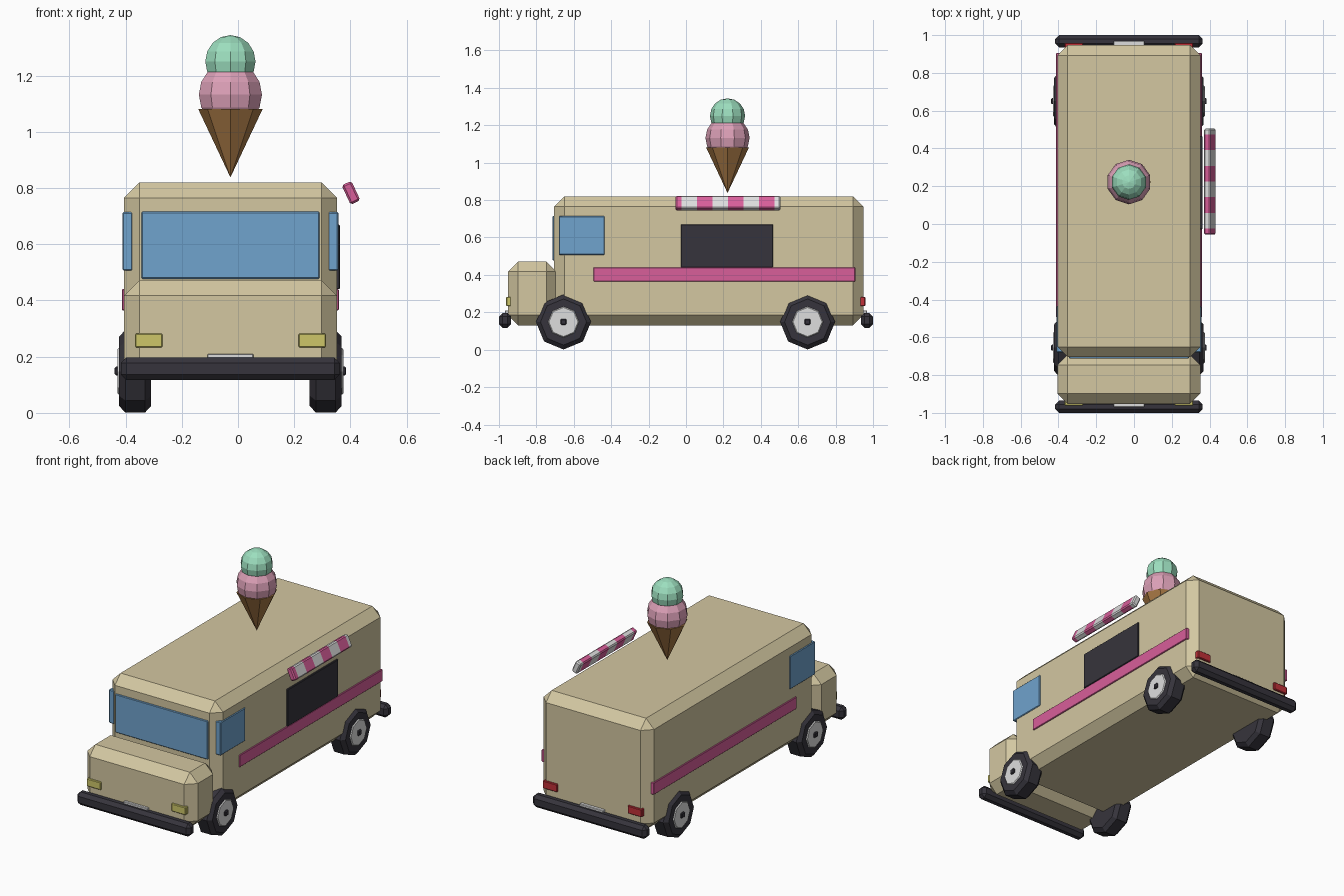
import bpy, bmesh, math
from mathutils import Matrix, Vector

cube = bpy.data.objects.get("Cube")
if cube:
    bpy.data.objects.remove(cube, do_unlink=True)

CX = -0.027  # centre line of the truck


def material(name, r, g, b):
    lin = [(c / 255 / 12.92) if c < 10 else ((c / 255 + 0.055) / 1.055) ** 2.4 for c in (r, g, b)]
    m = bpy.data.materials.new(name)
    m.use_nodes = True
    m.diffuse_color = (*lin, 1)
    m.node_tree.nodes["Principled BSDF"].inputs["Base Color"].default_value = (*lin, 1)
    return m


cream = material("cream paint", 211, 199, 161)
glass = material("blue glass", 112, 163, 205)
dark = material("dark rubber", 54, 52, 60)
hot_pink = material("hot pink", 216, 94, 154)
white = material("off white", 222, 222, 222)
rose = material("strawberry pink", 220, 160, 183)
mint = material("mint green", 156, 222, 190)
wafer = material("wafer brown", 166, 119, 68)
yellow = material("headlight yellow", 205, 198, 105)
red = material("tail light red", 192, 48, 56)


def finish(name, bm, *mats):
    bmesh.ops.recalc_face_normals(bm, faces=bm.faces)
    me = bpy.data.meshes.new(name)
    bm.to_mesh(me)
    bm.free()
    for m in mats:
        me.materials.append(m)
    ob = bpy.data.objects.new(name, me)
    bpy.context.collection.objects.link(ob)
    return ob


def box_mesh(size, bevel=0.0):
    bm = bmesh.new()
    bmesh.ops.create_cube(bm, size=1)
    bmesh.ops.scale(bm, vec=size, verts=bm.verts)
    if bevel:
        bmesh.ops.bevel(bm, geom=bm.edges[:], offset=bevel, segments=1,
                        affect='EDGES', profile=0.5, clamp_overlap=True)
    return bm


def box(name, mat, x, y, z, bevel=0.0):
    """Chamfered box from (low, high) ranges."""
    ranges = (x, y, z)
    bm = box_mesh([b - a for a, b in ranges], bevel)
    bmesh.ops.translate(bm, vec=[(a + b) / 2 for a, b in ranges], verts=bm.verts)
    return finish(name, bm, mat)


def centred(half):
    return (CX - half, CX + half)


def side_range(side, near, far):
    return tuple(sorted((CX + side * near, CX + side * far)))


def disc(name, mat, side, near, far, y, z, radius, bevel=0.0):
    """Eight-sided wheel part lying along x."""
    bm = bmesh.new()
    bmesh.ops.create_cone(bm, cap_ends=True, segments=8, radius1=radius,
                          radius2=radius, depth=far - near)
    if bevel:
        rims = [e for e in bm.edges if abs(e.verts[0].co.z - e.verts[1].co.z) < 1e-5]
        bmesh.ops.bevel(bm, geom=rims, offset=bevel, segments=1, affect='EDGES', profile=0.5)
    turn = Matrix.Rotation(math.pi / 2, 4, 'Y')
    place = Matrix.Translation((CX + side * (near + far) / 2, y, z))
    bmesh.ops.transform(bm, matrix=place @ turn, verts=bm.verts)
    return finish(name, bm, mat)


# Body and hood
box("body", cream, centred(0.379), (-0.705, 0.948), (0.13, 0.82), 0.055)
box("hood", cream, centred(0.379), (-0.952, -0.692), (0.13, 0.472), 0.055)

# Windows
box("windshield", glass, centred(0.317), (-0.713, -0.67), (0.477, 0.716), 0.004)
box("serving_window", dark, (0.33, 0.362), (-0.028, 0.466), (0.44, 0.67), 0.003)

# Parts on both sides
for side, label in ((1, "left"), (-1, "right")):
    box(label + "_cab_window", glass, side_range(side, 0.347, 0.384),
        (-0.68, -0.435), (0.507, 0.714), 0.004)
    box(label + "_stripe", hot_pink, side_range(side, 0.36, 0.386),
        (-0.495, 0.905), (0.365, 0.44), 0.003)
    for end, y in (("front", -0.655), ("rear", 0.65)):
        wheel = f"{end}_{label}_"
        disc(wheel + "tire", dark, side, 0.282, 0.396, y, 0.148, 0.147, 0.022)
        disc(wheel + "rim", white, side, 0.37, 0.402, y, 0.148, 0.083, 0.005)
        box(wheel + "hub", dark, side_range(side, 0.38, 0.412),
            (y - 0.016, y + 0.016), (0.133, 0.165), 0.005)
    box(label + "_headlight", yellow, side_range(side, 0.242, 0.34),
        (-0.962, -0.935), (0.233, 0.282), 0.004)
    box(label + "_tail_light", red, side_range(side, 0.242, 0.34),
        (0.93, 0.959), (0.233, 0.282), 0.004)

# Bumpers and plates at both ends
for sign, end in ((-1, "front"), (1, "rear")):
    box(end + "_bumper", dark, centred(0.39), tuple(sorted((sign * 0.935, sign))),
        (0.117, 0.197), 0.02)
    box(end + "_plate", white, centred(0.082), tuple(sorted((sign * 0.94, sign * 0.968))),
        (0.13, 0.21), 0.003)

# Striped awning, cut across its length and coloured by band
awning = box_mesh((0.038, 0.561, 0.076), 0.007)
tilt = Matrix.Translation((0.402, 0.2245, 0.783)) @ Matrix.Rotation(math.radians(-25), 4, 'Y')
bmesh.ops.transform(awning, matrix=tilt, verts=awning.verts)
BAND, START = 0.083, -0.024
for i in range(7):
    bmesh.ops.bisect_plane(awning, geom=awning.verts[:] + awning.edges[:] + awning.faces[:],
                           plane_co=Vector((0, START + BAND * i, 0)), plane_no=Vector((0, 1, 0)))
for f in awning.faces:
    band = math.floor((f.calc_center_median().y - START) / BAND)
    f.material_index = band % 2
finish("awning", awning, white, hot_pink)

# Ice cream sign on the roof
cone = bmesh.new()
bmesh.ops.create_cone(cone, cap_ends=True, segments=8, radius1=0, radius2=0.115, depth=0.244)
bmesh.ops.remove_doubles(cone, verts=cone.verts, dist=1e-5)
bmesh.ops.translate(cone, vec=(CX, 0.222, 0.96), verts=cone.verts)
finish("cone", cone, wafer)

for name, mat, z, radius in (("lower_scoop", rose, 1.132, 0.118), ("upper_scoop", mint, 1.25, 0.094)):
    scoop = bmesh.new()
    bmesh.ops.create_uvsphere(scoop, u_segments=10, v_segments=8, radius=radius)
    bmesh.ops.translate(scoop, vec=(CX, 0.222, z), verts=scoop.verts)
    finish(name, scoop, mat)
